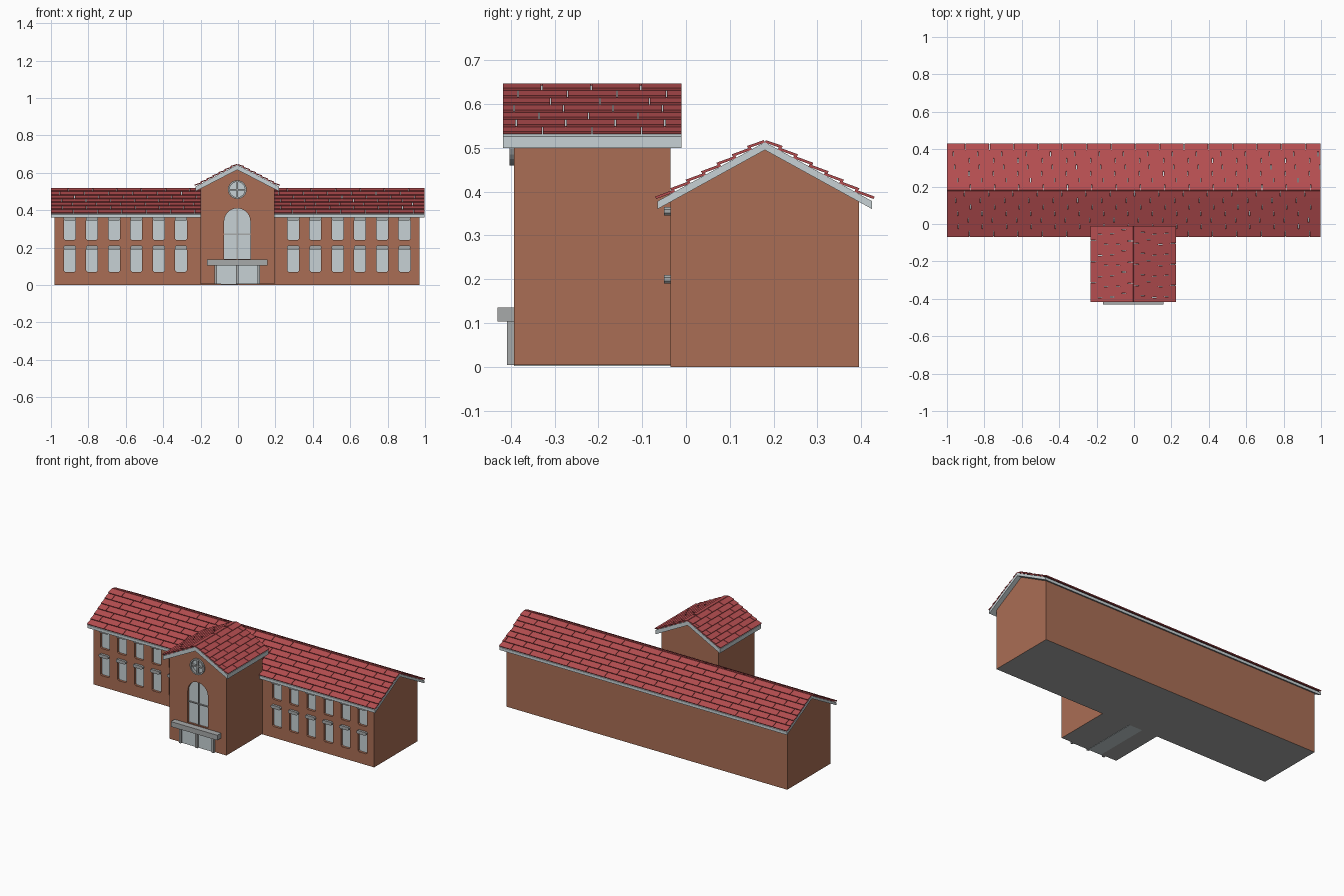
import bpy, bmesh, math, random

if "Cube" in bpy.data.objects:
    bpy.data.objects.remove(bpy.data.objects["Cube"])
random.seed(4)

def material(name, rgb):
    m = bpy.data.materials.new(name)
    m.diffuse_color = (*rgb, 1)
    m.use_nodes = True
    m.node_tree.nodes["Principled BSDF"].inputs["Base Color"].default_value = m.diffuse_color
    return m

BRICK = material("brick", (0.40, 0.155, 0.09))
RED = material("red_tile", (0.46, 0.075, 0.08))
PALE = material("pale_trim", (0.57, 0.64, 0.66))
GREY = material("grey_stone", (0.39, 0.40, 0.40))

def add_prism(bm, pts, axis, a, b):
    """Extrude a 2D profile (other horizontal axis, z) along an axis from a to b."""
    place = (lambda p, d: (d, p[0], p[1])) if axis == 'x' else (lambda p, d: (p[0], d, p[1]))
    lo = [bm.verts.new(place(p, a)) for p in pts]
    hi = [bm.verts.new(place(p, b)) for p in pts]
    bm.faces.new(lo)
    bm.faces.new(hi[::-1])
    n = len(pts)
    for i in range(n):
        j = (i + 1) % n
        bm.faces.new((lo[j], lo[i], hi[i], hi[j]))

def finish(bm, name, *mats):
    bmesh.ops.recalc_face_normals(bm, faces=bm.faces[:])
    me = bpy.data.meshes.new(name)
    bm.to_mesh(me)
    bm.free()
    for m in mats:
        me.materials.append(m)
    ob = bpy.data.objects.new(name, me)
    bpy.context.collection.objects.link(ob)
    return ob

def prisms(name, profiles, axis, a, b, mat):
    bm = bmesh.new()
    for p in profiles:
        add_prism(bm, p, axis, a, b)
    return finish(bm, name, mat)

def rect(x0, x1, z0, z1):
    return [(x0, z0), (x1, z0), (x1, z1), (x0, z1)]

def chamfered(cx, w, z0, z1, c=0.007):
    x0, x1 = cx - w / 2, cx + w / 2
    return [(x0 + c, z0), (x1 - c, z0), (x1, z0 + c), (x1, z1 - c),
            (x1 - c, z1), (x0 + c, z1), (x0, z1 - c), (x0, z0 + c)]

def disc(cx, cz, r, n=24):
    return [(cx + r * math.cos(2 * math.pi * i / n), cz + r * math.sin(2 * math.pi * i / n)) for i in range(n)]

def walls(name, axis, pts, a, b):
    bm = bmesh.new()
    add_prism(bm, pts, axis, a, b)
    bmesh.ops.recalc_face_normals(bm, faces=bm.faces[:])
    for f in bm.faces:               # stone underside
        f.material_index = 1 if f.normal.z < -0.9 else 0
    return finish(bm, name, BRICK, GREY)

def cut(ob, profiles, y0, y1):
    cutter = prisms("opening_cutter", profiles, 'y', y0, y1, BRICK)
    cutter.hide_render = True
    mod = ob.modifiers.new("openings", 'BOOLEAN')
    mod.operation, mod.solver, mod.object = 'DIFFERENCE', 'EXACT', cutter
    bpy.context.view_layer.objects.active = ob
    bpy.ops.object.modifier_apply(modifier=mod.name)
    bpy.data.objects.remove(cutter)

def gable_roof(name, axis, c, h, eave, peak, t, a, b, length, rows=7):
    # pale chevron slab
    prisms(name + "_slab", [[(c - h, eave), (c - h, eave + t), (c, peak + t),
                             (c + h, eave + t), (c + h, eave), (c, peak)]], axis, a, b, PALE)
    # overlapping rows of staggered tiles
    bm = bmesh.new()
    rise = peak - eave
    L = math.hypot(h, rise)
    pitch = L / rows
    for side in (-1, 1):
        def at(s, n):
            return (c + side * (h - s * h / L + n * rise / L), eave + t + s * rise / L + n * h / L)
        for r in range(rows):
            s0 = r * pitch
            s1 = min(s0 + pitch * 1.15, L)
            prof = [at(s0, 0.006), at(s0, 0.012), at(s1, 0.005), at(s1, -0.001)]
            x = a - length * (0.5 * (r % 2) + random.uniform(0, 0.3))
            while x < b - 0.004:
                x0, x1 = max(x, a), min(x + length - 0.003, b)
                if x1 - x0 > 0.004:
                    add_prism(bm, prof, axis, x0, x1)
                x += length
    finish(bm, name + "_tiles", RED)

# long main wing
F, CY = -0.035, 0.18
wing = walls("main_wing_walls", 'x', [(F, 0), (0.395, 0), (0.395, 0.377), (CY, 0.497), (F, 0.377)], -0.98, 0.97)
gable_roof("main_roof", 'x', CY, 0.245, 0.36, 0.495, 0.018, -1.0, 0.998, 0.13)

# wing windows: two rows of six on each side
centres = [-0.9 + 0.119 * i for i in range(6)] + [0.295 + 0.119 * i for i in range(6)]
openings = [chamfered(x, 0.062, z0, z1) for x in centres for z0, z1 in ((0.07, 0.195), (0.24, 0.352))]
cut(wing, openings, F - 0.02, F + 0.02)
prisms("wing_window_panes", [rect(x - 0.033, x + 0.033, z0, z1) for x in centres
                             for z0, z1 in ((0.065, 0.2), (0.235, 0.357))], 'y', F + 0.015, F + 0.022, PALE)
prisms("window_lintels", [chamfered(x, 0.066, z, z + 0.02, 0.006) for x in centres for z in (0.19, 0.345)],
       'y', F - 0.015, F + 0.002, GREY)

# entrance tower
T, CX = -0.393, -0.004
tower = walls("tower_walls", 'y', [(-0.2, 0.004), (0.195, 0.004), (0.195, 0.515), (CX, 0.62), (-0.2, 0.515)], T, F)
gable_roof("tower_roof", 'y', CX, 0.224, 0.5, 0.616, 0.026, -0.418, -0.01, 0.113)

# arched window
R, SZ = 0.07, 0.34
arch = [(CX - R, 0.14), (CX + R, 0.14)] + [
    (CX + R * math.cos(math.pi * i / 14), SZ + R * math.sin(math.pi * i / 14)) for i in range(15)]
cut(tower, [arch, disc(CX, 0.51, 0.044)], T - 0.02, T + 0.018)
prisms("arched_window_pane", [arch], 'y', T + 0.012, T + 0.0185, PALE)
prisms("arched_window_bars", [rect(CX - 0.003, CX + 0.003, 0.14, 0.408), rect(CX - R, CX + R, 0.268, 0.274)],
       'y', T + 0.005, T + 0.013, GREY)

# round window with ring and cross bars
prisms("round_window_pane", [disc(CX, 0.51, 0.044)], 'y', T + 0.008, T + 0.0185, PALE)
bm = bmesh.new()
loops = [[bm.verts.new((x, y, z)) for x, z in disc(CX, 0.51, r)]
         for r, y in ((0.05, T + 0.005), (0.05, T - 0.01), (0.041, T - 0.01), (0.041, T + 0.01))]
for k in range(4):
    p, q = loops[k], loops[(k + 1) % 4]
    for i in range(24):
        j = (i + 1) % 24
        bm.faces.new((p[i], p[j], q[j], q[i]))
finish(bm, "round_window_ring", GREY)
prisms("round_window_bars", [rect(CX - 0.004, CX + 0.004, 0.468, 0.552), rect(CX - 0.042, CX + 0.042, 0.506, 0.514)],
       'y', T - 0.006, T + 0.009, GREY)

# porch: canopy, posts and doors
prisms("porch_canopy", [rect(-0.165, 0.157, 0.103, 0.135)], 'y', -0.43, T + 0.002, GREY)
prisms("porch_posts", [rect(x - 0.007, x + 0.007, 0.004, 0.104) for x in (-0.118, CX, 0.11)],
       'y', T - 0.016, T + 0.002, GREY)
prisms("front_doors", [rect(-0.112, CX - 0.002, 0.004, 0.104), rect(CX + 0.002, 0.104, 0.004, 0.104)],
       'y', T - 0.005, T + 0.002, PALE)
# pale strip under the tower floor
prisms("floor_strip", [rect(-0.09, 0.0, 0.002, 0.006)], 'y', T, F, PALE)
